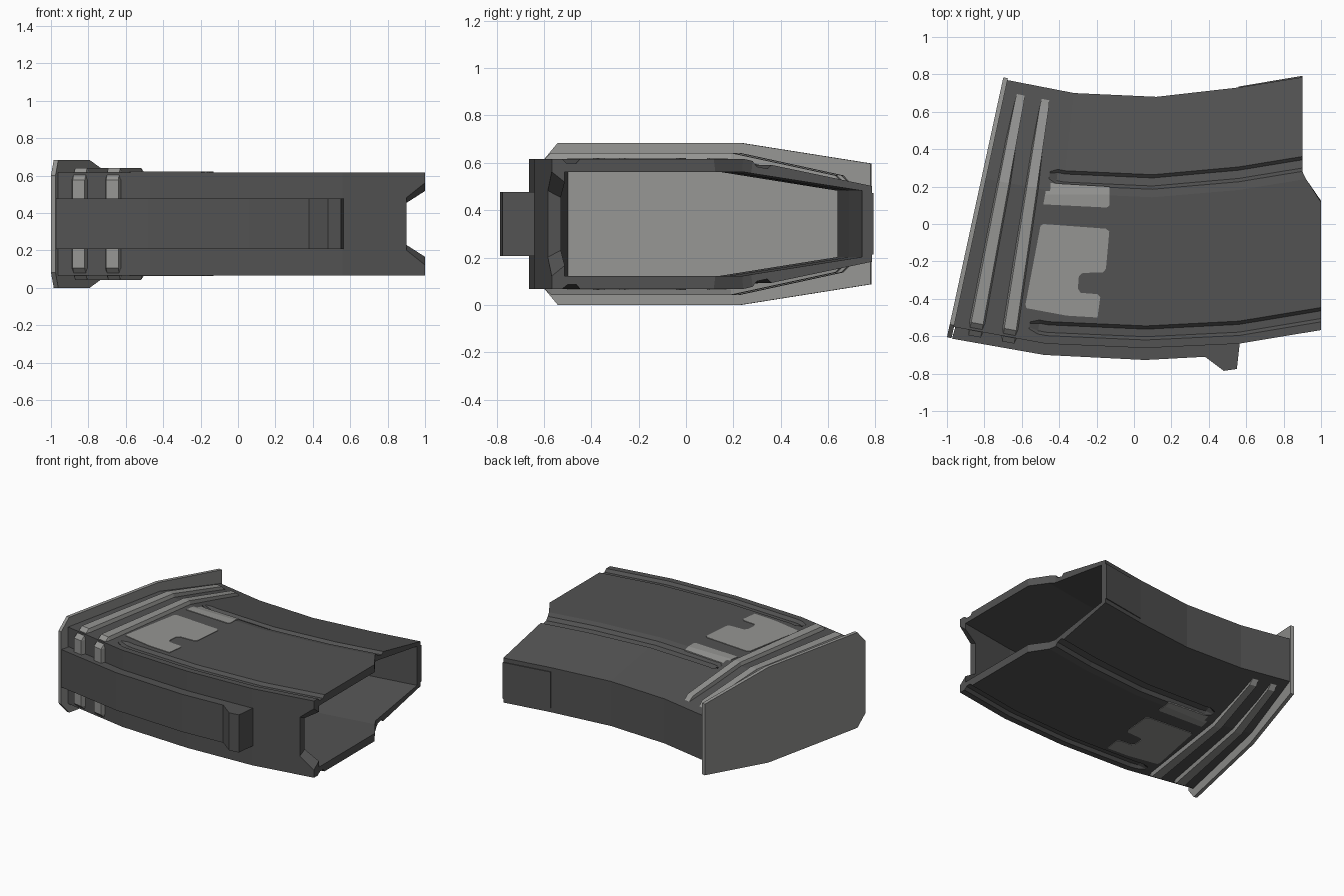
import bpy, bmesh

if "Cube" in bpy.data.objects:
    bpy.data.objects.remove(bpy.data.objects["Cube"])

MID = 0.342                      # height of the mirror plane


def material(name, rgb):
    m = bpy.data.materials.new(name)
    m.diffuse_color = (*rgb, 1)
    m.use_nodes = True
    m.node_tree.nodes["Principled BSDF"].inputs["Base Color"].default_value = m.diffuse_color
    return m


DARK = material("dark grey", (0.085, 0.085, 0.085))
LIGHT = material("light grey", (0.30, 0.30, 0.29))

# curved body stations: front and back edge seen from the top
FRONT = [(-0.965, -0.55), (-0.47, -0.64), (0.06, -0.663), (0.56, -0.64), (1.0, -0.567)]
BACK = [(-0.68, 0.77), (-0.32, 0.70), (0.12, 0.68), (0.56, 0.73), (0.90, 0.785)]


def lerp(a, b, f):
    return a + (b - a) * f


def pos(s, t):
    """Point on the curved body: s along its length, t from front to back."""
    i = max(0, min(3, int(s)))
    f = s - i
    ends = [[lerp(e[i][k], e[i + 1][k], f) for k in (0, 1)] for e in (FRONT, BACK)]
    return [lerp(ends[0][k], ends[1][k], t) for k in (0, 1)]


def half_height(t):
    return 0.275 - max(0, t - 0.6) / 0.4 * 0.115


def make(name, verts, faces, mat):
    bm = bmesh.new()
    vs = [bm.verts.new(v) for v in verts]
    for f in faces:
        bm.faces.new([vs[i] for i in f])
    bmesh.ops.recalc_face_normals(bm, faces=bm.faces)
    me = bpy.data.meshes.new(name)
    bm.to_mesh(me)
    bm.free()
    me.materials.append(mat)
    ob = bpy.data.objects.new(name, me)
    bpy.context.collection.objects.link(ob)
    return ob


def prism(name, lower, upper, mat):
    """Solid between two matching outlines."""
    n = len(lower)
    faces = [list(range(n)), list(range(n, 2 * n))]
    faces += [(i, (i + 1) % n, n + (i + 1) % n, n + i) for i in range(n)]
    return make(name, lower + upper, faces, mat)


# ---- hollow body: profile rows (t, half height or None for side, groove number, groove floor)
PROFILE = [(0, 0.14, 0, 0), (0, 0.22, 0, 0), (0, 0.275, 0, 0),
           (0.032, None, 1, 0), (0.045, None, 1, 1), (0.075, None, 1, 1), (0.088, None, 1, 0),
           (0.5, None, 0, 0), (0.6, None, 0, 0),
           (0.632, None, 2, 0), (0.645, None, 2, 1), (0.677, None, 2, 1), (0.69, None, 2, 0),
           (1, None, 0, 0)]
STATIONS = [0, 0.8, 0.9, 1, 2, 3, 4]
GROOVE_MID = {1: 0.06, 2: 0.661}


def section(s, inner):
    grooved = s >= 0.9
    pts = []
    for t, d, groove, floor in PROFILE:
        # open end: notched front wall and stepped back sides
        if t == 0 and d < 0.2:
            x_end = 0.9
        else:
            x_end = lerp(1, 0.9, min(1, max(0, (t - 0.5) / 0.124)))
        if groove and not grooved:
            t = lerp(GROOVE_MID[groove], t, 0.5)
        h = half_height(t) if d is None else d
        if inner:
            h = h * 0.8 if t == 0 else h - lerp(0.055, 0.02, max(0, (t - 0.6) / 0.4))
            t = 0.04 + t * 0.93
        elif floor and grooved:
            h -= 0.02
        ss = s
        if s == 4:
            x3, x4 = pos(3, t)[0], pos(4, t)[0]
            ss = 3 + (x_end - x3) / (x4 - x3)
        x, y = pos(ss, t)
        pts.append((x, y, h))
    return [(x, y, MID + h) for x, y, h in pts] + [(x, y, MID - h) for x, y, h in reversed(pts)]


rings = [section(s, False) for s in STATIONS] + [section(s, True) for s in reversed(STATIONS)]
n, m = len(rings[0]), len(rings)
faces = [(r * n + i, r * n + (i + 1) % n, (r + 1) % m * n + (i + 1) % n, (r + 1) % m * n + i)
         for r in range(m) for i in range(n)]
make("curved_body", [v for r in rings for v in r], faces, DARK)

# ---- front spine with catch tooth
spine = [(-0.95, -0.53), (-0.47, -0.62), (0.06, -0.645), (0.56, -0.62), (0.565, -0.64),
         (0.55, -0.775), (0.48, -0.785), (0.38, -0.71), (0.06, -0.727), (-0.48, -0.70), (-0.973, -0.613)]
prism("front_spine", [(x, y, MID - 0.135) for x, y in spine],
      [(x, y, MID + 0.135) for x, y in spine], DARK)

# ---- thin raised panel on the back wall
panel = [(0.56, 0.72), (0.90, 0.775), (0.90, 0.792), (0.56, 0.735)]
prism("back_panel", [(x, y, MID - 0.13) for x, y in panel],
      [(x, y, MID + 0.13) for x, y in panel], DARK)

# ---- tilted base plate
half = [(0, 0.26), (0.07, 0.342), (0.86, 0.342), (1.422, 0.255)]
outline = half + [(v, -d) for v, d in reversed(half)]


def plate_point(v, d, depth):
    return (-1.0 + 0.212 * v + 0.977 * depth, -0.605 + 0.977 * v - 0.212 * depth, MID + d)


prism("base_plate", [plate_point(v, d, 0) for v, d in outline],
      [plate_point(v, d, 0.025) for v, d in outline], LIGHT)

# ---- grip ribs wrapping the front corners, both sides
OUTER = [(-0.022, 0.13), (-0.022, 0.235), (0.03, 0.3), (0.6, 0.3), (0.93, 0.205)]
INNER = [(0.02, 0.13), (0.02, 0.24), (0.04, 0.25), (0.6, 0.25), (0.97, 0.15)]
for k, s in enumerate((0.24, 0.6)):
    for side, label in ((1, "top"), (-1, "bottom")):
        verts, faces = [], []
        for j, (o, i) in enumerate(zip(OUTER, INNER)):
            w = 0.05 if j == 4 else 0.1
            for (t, d), ds in ((i, -w), (o, -0.065), (o, 0.065), (i, w)):
                verts.append((*pos(s + ds, t), MID + side * d))
        for j in range(4):
            faces += [(4 * j + a, 4 * j + (a + 1) % 4, 4 * j + 4 + (a + 1) % 4, 4 * j + 4 + a)
                      for a in range(4)]
        faces += [(0, 1, 2, 3), (16, 17, 18, 19)]
        make(f"grip_rib_{label}_{k + 1}", verts, faces, LIGHT)

# ---- thin light inlays on both sides
INLAYS = {
    "small_inlay_front": [(-0.485, 0.105), (-0.475, 0.158), (-0.13, 0.158), (-0.13, 0.10), (-0.145, 0.088)],
    "small_inlay_back": [(-0.475, 0.158), (-0.465, 0.22), (-0.13, 0.2), (-0.13, 0.158)],
    "large_inlay": [(-0.50, -0.01), (-0.485, 0.0), (-0.15, -0.025), (-0.132, -0.04), (-0.15, -0.24),
                    (-0.165, -0.258), (-0.275, -0.262), (-0.295, -0.28), (-0.30, -0.345), (-0.285, -0.368),
                    (-0.195, -0.375), (-0.18, -0.39), (-0.195, -0.50), (-0.36, -0.49), (-0.575, -0.45),
                    (-0.58, -0.43)],
}
for name, poly in INLAYS.items():
    for side, label in ((1, "top"), (-1, "bottom")):
        layers = [[(x, y, MID + side * (half_height((y + 0.655) / 1.355) + off)) for x, y in poly]
                  for off in (-0.004, 0.004)]
        prism(f"{name}_{label}", *layers, LIGHT)
